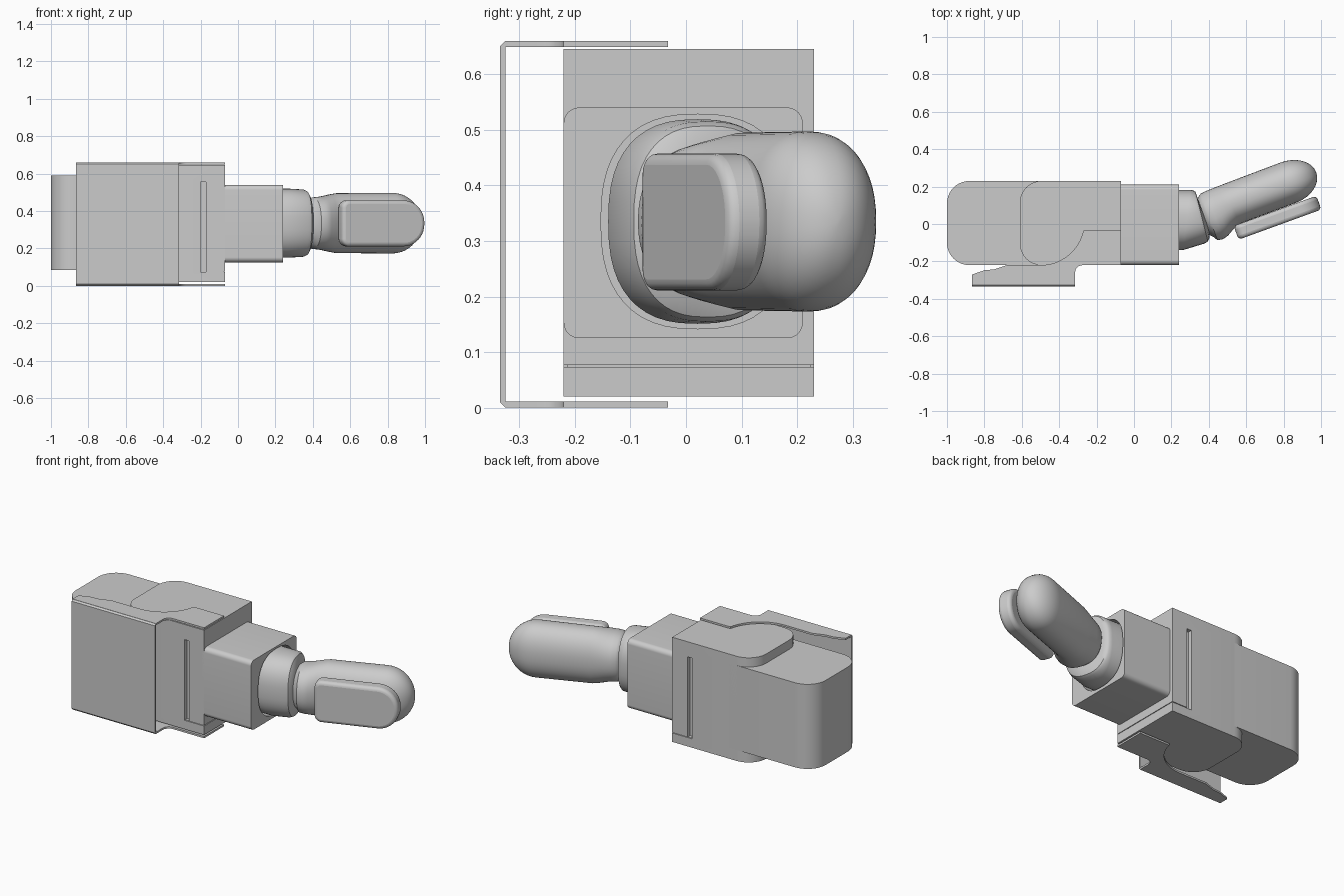
import bpy, bmesh, math
from mathutils import Matrix, Vector

old = bpy.data.objects.get("Cube")
if old:
    bpy.data.objects.remove(old, do_unlink=True)

grey = bpy.data.materials.new("plain grey")
grey.use_nodes = True
COLOR = (0.6, 0.6, 0.6, 1)
grey.diffuse_color = COLOR
grey.node_tree.nodes["Principled BSDF"].inputs["Base Color"].default_value = COLOR

MID = 0.335                      # height of the finger axis
TILT = math.radians(20)
ALONG = Vector((math.cos(TILT), math.sin(TILT), 0))
ACROSS = Vector((-math.sin(TILT), math.cos(TILT), 0))
X, Y, Z = Vector((1, 0, 0)), Vector((0, 1, 0)), Vector((0, 0, 1))


def finish(name, bm, smooth=True):
    bmesh.ops.recalc_face_normals(bm, faces=bm.faces)
    mesh = bpy.data.meshes.new(name)
    bm.to_mesh(mesh)
    bm.free()
    mesh.materials.append(grey)
    ob = bpy.data.objects.new(name, mesh)
    bpy.context.collection.objects.link(ob)
    if smooth:
        shade(ob)
    return ob


def shade(ob):
    bpy.ops.object.select_all(action='DESELECT')
    ob.select_set(True)
    bpy.context.view_layer.objects.active = ob
    bpy.ops.object.shade_smooth_by_angle(angle=math.radians(35))


def stack(name, rings):
    """Skin a list of closed rings and cap both ends."""
    bm = bmesh.new()
    loops = [[bm.verts.new(p) for p in ring] for ring in rings]
    n = len(loops[0])
    for a, b in zip(loops, loops[1:]):
        for i in range(n):
            j = (i + 1) % n
            bm.faces.new((a[i], a[j], b[j], b[i]))
    bm.faces.new(loops[0])
    bm.faces.new(loops[-1])
    return finish(name, bm)


def prism(name, pts, lo, hi, axes=(X, Y, Z)):
    """Extrude a 2D outline in the first two axes along the third."""
    a, b, c = axes
    return stack(name, [[a * p + b * q + c * h for p, q in pts] for h in (lo, hi)])


def arc(cx, cy, r, start, end, steps=10):
    out = []
    for i in range(steps + 1):
        t = math.radians(start + (end - start) * i / steps)
        out.append((cx + r * math.cos(t), cy + r * math.sin(t)))
    return out


def rounded(x0, x1, y0, y1, left, right):
    """Rectangle with a corner radius for each end; zero keeps it square."""
    pts = []
    for cx, cy, r, a in ((x0 + left, y0 + left, left, 180), (x1 - right, y0 + right, right, 270),
                         (x1 - right, y1 - right, right, 0), (x0 + left, y1 - left, left, 90)):
        pts += arc(cx, cy, r, a, a + 90) if r else [(cx, cy)]
    return pts


def loft(name, sections, power=1.0, n=48):
    """Oval sections given by their two side points in plan and a half height."""
    rings = []
    for p, q, hz in sections:
        mid, half = (p + q) / 2, (q - p) / 2
        ring = []
        for i in range(n):
            t = 2 * math.pi * i / n
            c, s = math.cos(t), math.sin(t)
            c = math.copysign(abs(c) ** power, c)
            s = math.copysign(abs(s) ** power, s)
            ring.append(mid + half * c + Z * (MID + hz * s))
        rings.append(ring)
    return stack(name, rings)


def modify(ob, kind, **settings):
    mod = ob.modifiers.new(kind.title(), kind)
    for key, value in settings.items():
        setattr(mod, key, value)
    bpy.ops.object.select_all(action='DESELECT')
    bpy.context.view_layer.objects.active = ob
    ob.select_set(True)
    bpy.ops.object.modifier_apply(modifier=mod.name)


def cut(ob, cutter):
    cutter.hide_render = True
    modify(ob, 'BOOLEAN', operation='DIFFERENCE', solver='EXACT', object=cutter)
    bpy.data.objects.remove(cutter, do_unlink=True)


def box(name, x0, x1, y0, y1, z0, z1):
    return prism(name, [(x0, y0), (x1, y0), (x1, y1), (x0, y1)], z0, z1)


# Housing: lower rear block and taller main block
prism("rear_block", rounded(-1, -0.45, -0.22, 0.23, 0.12, 0), 0.085, 0.59)
main = prism("main_block", rounded(-0.61, -0.07, -0.22, 0.23, 0.115, 0), 0.02, 0.645)

# Side slots and the seam above the base
for y0, y1 in ((-0.3, -0.195), (0.205, 0.3)):
    cut(main, box("slot_cutter", -0.2, -0.17, y0, y1, 0.075, 0.555))
for y0, y1, x0 in ((-0.3, -0.214, -0.2), (0.224, 0.3, -0.2), (-0.3, 0.3, -0.076)):
    cut(main, box("seam_cutter", x0, 0, y0, y1, 0.073, 0.077))
shade(main)

# Clip bracket: front sheet with folded top and bottom flanges
prism("bracket_front", [(-0.335, 0.01), (-0.325, 0), (-0.325, 0.66), (-0.335, 0.65)],
      -0.865, -0.315, (Y, Z, X))
flange = [(-0.315, -0.326), (-0.865, -0.326), (-0.865, -0.27), (-0.8, -0.247),
          (-0.75, -0.243), (-0.68, -0.22)]
flange += arc(-0.5, 0.015, 0.235, 270, 348, 16)
flange += [(-0.25, -0.032), (-0.07, -0.032), (-0.07, -0.22)]
flange += arc(-0.275, -0.26, 0.04, 90, 180, 6)
for name, low in (("top_flange", 0.649), ("bottom_flange", 0)):
    prism(name, flange, low, low + 0.011)

# Square sleeve with an oval socket
sleeve = prism("sleeve", rounded(-0.22, 0.21, 0.125, 0.54, 0.028, 0.028),
               -0.08, 0.24, (Y, Z, X))
cut(sleeve, loft("socket_cutter", [(Vector((x, -0.153, 0)), Vector((x, 0.195, 0)), 0.193)
                                   for x in (0.12, 0.3)], 0.8))
shade(sleeve)

# Collar with a slanted end
collar = [(0.1, -0.14, 0.1, 0.182, 0.184), (0.26, -0.14, 0.3, 0.182, 0.184),
          (0.375, -0.105, 0.318, 0.18, 0.18), (0.395, -0.094, 0.329, 0.172, 0.172),
          (0.403, -0.075, 0.336, 0.152, 0.155), (0.405, -0.03, 0.35, 0.11, 0.11)]
loft("collar", [(Vector((a, b, 0)), Vector((c, d, 0)), h) for a, b, c, d, h in collar], 0.8)

# Finger: swollen knuckle, straight shaft and domed tip
shaft = [(0.345, -0.18, -0.02, 0.1), (0.375, -0.21, 0.02, 0.128), (0.39, -0.234, 0.03, 0.138),
         (0.42, -0.239, 0.034, 0.141), (0.45, -0.231, 0.035, 0.146),
         (0.49, -0.208, 0.036, 0.154), (0.53, -0.192, 0.037, 0.16), (0.85, -0.19, 0.041, 0.162)]
for i in range(1, 12):
    t = math.pi / 2 * i / 11.2
    c = math.cos(t)
    shaft.append((0.85 + 0.16 * math.sin(t), -0.0745 - 0.1155 * c, -0.0745 + 0.1155 * c, 0.162 * c))
loft("finger", [(ALONG * u + ACROSS * a, ALONG * u + ACROSS * b, h) for u, a, b, h in shaft], 0.9)

# Finger pad along the front of the shaft
pad = prism("finger_pad", rounded(0.497, 0.968, MID - 0.124, MID + 0.122, 0.04, 0.118),
            -0.27, -0.192, (ALONG, Z, ACROSS))
modify(pad, 'BEVEL', width=0.02, segments=4, limit_method='ANGLE', angle_limit=math.radians(50))
shade(pad)
